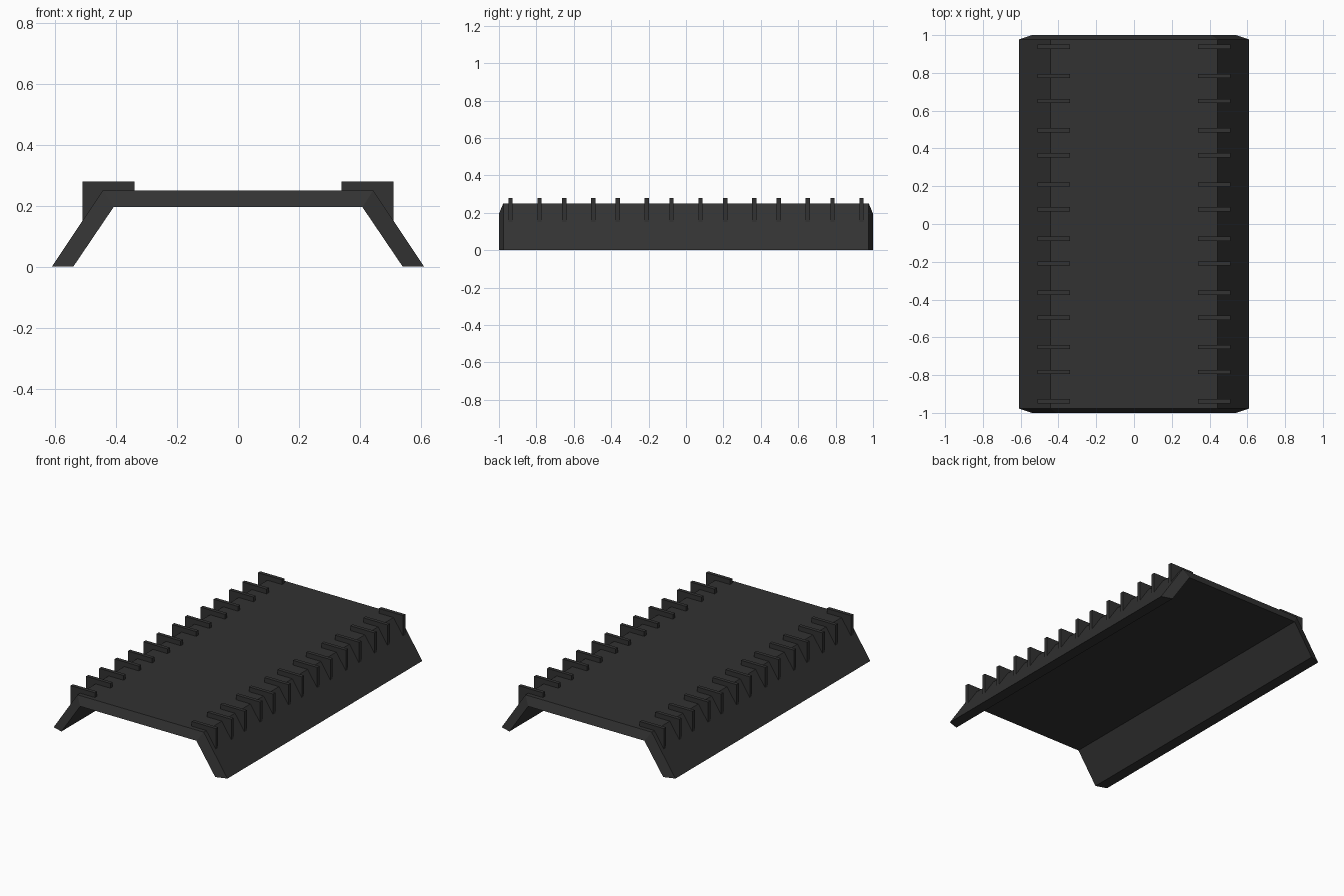
import bpy
import bmesh

cube = bpy.data.objects.get("Cube")
if cube:
    bpy.data.objects.remove(cube, do_unlink=True)

# Single dark material
dark = bpy.data.materials.new("dark charcoal")
dark.use_nodes = True
colour = (0.032, 0.032, 0.032, 1)
dark.diffuse_color = colour
shader = dark.node_tree.nodes["Principled BSDF"]
shader.inputs["Base Color"].default_value = colour
shader.inputs["Roughness"].default_value = 0.8


def finish(name, bm):
    bmesh.ops.recalc_face_normals(bm, faces=bm.faces)
    mesh = bpy.data.meshes.new(name)
    bm.to_mesh(mesh)
    bm.free()
    mesh.materials.append(dark)
    obj = bpy.data.objects.new(name, mesh)
    bpy.context.collection.objects.link(obj)
    return obj


def mirrored(half):
    return half + [(-x, z) for x, z in reversed(half)]


# Bent cover plate: the outer skin is shorter, so its end faces slope
OUTER = mirrored([(-0.61, 0), (-0.443, 0.25)])
INNER = mirrored([(-0.54, 0), (-0.408, 0.195)])
OUTER_END, INNER_END = 0.977, 1.0

bm = bmesh.new()


def ring(profile, y):
    return [bm.verts.new((x, y, z)) for x, z in profile]


loops = [ring(OUTER, -OUTER_END), ring(OUTER, OUTER_END),
         ring(INNER, INNER_END), ring(INNER, -INNER_END)]
for k in range(4):
    a, b = loops[k], loops[(k + 1) % 4]
    for i in range(3):
        bm.faces.new((a[i], a[i + 1], b[i + 1], b[i]))
for i in (0, -1):
    bm.faces.new([loop[i] for loop in loops])
finish("cover_plate", bm)

# Thin ribs in close pairs, hooked over both bent edges
RIB = [(0.34, 0.247), (0.34, 0.28), (0.51, 0.28), (0.51, 0.148), (0.442, 0.247)]
THICKNESS = 0.023
PAIR_STEP, HALF_GAP = 0.287, 0.0775


def rib(name, side, y):
    bm = bmesh.new()
    face = bm.faces.new([bm.verts.new((side * x, y - THICKNESS / 2, z))
                         for x, z in RIB])
    result = bmesh.ops.extrude_face_region(bm, geom=[face])
    moved = [v for v in result["geom"] if isinstance(v, bmesh.types.BMVert)]
    bmesh.ops.translate(bm, verts=moved, vec=(0, THICKNESS, 0))
    if not face.is_valid or len(bm.faces) < len(RIB) + 2:
        bmesh.ops.holes_fill(bm, edges=bm.edges)
    finish(name, bm)


for label, side in (("left", 1), ("right", -1)):
    for i in range(7):
        for j, offset in enumerate((-HALF_GAP, HALF_GAP)):
            rib(f"{label}_rib_{2 * i + j + 1}", side, (i - 3) * PAIR_STEP + offset)
